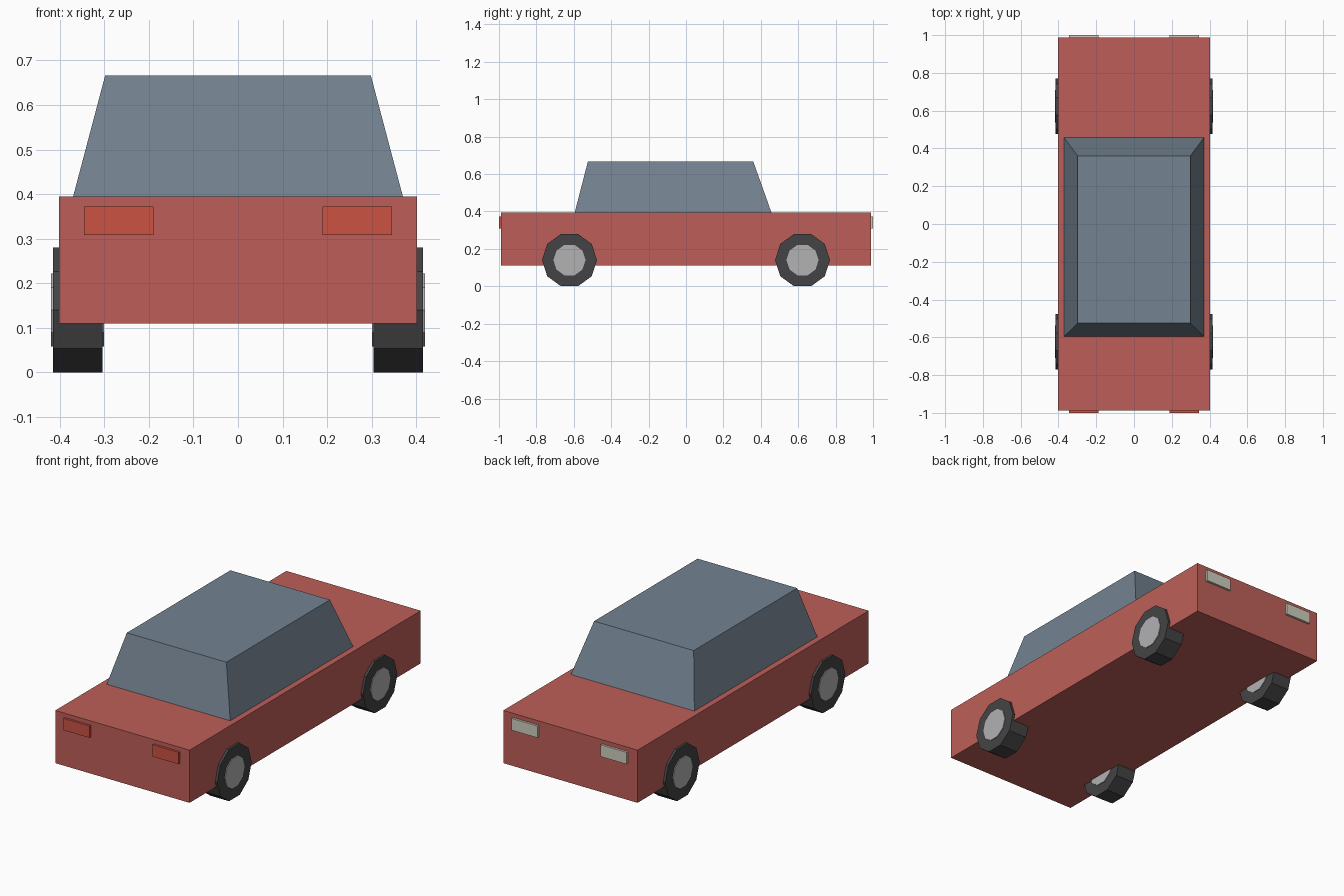
import bpy, bmesh, math
from mathutils import Matrix

if "Cube" in bpy.data.objects:
    bpy.data.objects.remove(bpy.data.objects["Cube"])


def srgb(r, g, b):
    f = lambda c: c / 12.92 if c <= 0.04045 else ((c + 0.055) / 1.055) ** 2.4
    return [f(c / 255) for c in (r, g, b)] + [1.0]


def material(name, rgb):
    m = bpy.data.materials.new(name)
    m.diffuse_color = srgb(*rgb)
    m.use_nodes = True
    m.node_tree.nodes["Principled BSDF"].inputs["Base Color"].default_value = m.diffuse_color
    return m


PAINT = material("red_paint", (190, 95, 88))
GLASS = material("blue_grey_glass", (115, 130, 144))
RUBBER = material("black_rubber", (68, 68, 70))
METAL = material("light_metal", (178, 178, 180))
RED_LAMP = material("red_lamp", (204, 82, 68))
PALE_LAMP = material("pale_lamp", (208, 206, 190))


def finish(bm, name, mat):
    bmesh.ops.recalc_face_normals(bm, faces=bm.faces)
    me = bpy.data.meshes.new(name)
    bm.to_mesh(me)
    bm.free()
    me.materials.append(mat)
    ob = bpy.data.objects.new(name, me)
    bpy.context.collection.objects.link(ob)
    return ob


def box(name, mat, lo, hi, top=None):
    """Box between two corners; top = (x half width, y min, y max) tapers the roof."""
    bm = bmesh.new()
    bmesh.ops.create_cube(bm, size=1)
    for v in bm.verts:
        up = v.co.z > 0
        s = [c > 0 for c in v.co]
        v.co = [hi[i] if s[i] else lo[i] for i in range(3)]
        if up and top:
            v.co.x = top[0] if s[0] else -top[0]
            v.co.y = top[2] if s[1] else top[1]
    return finish(bm, name, mat)


def disc(name, mat, radius, x0, x1, y, z):
    """Ten-sided cylinder lying along x, with a flat side at the bottom."""
    bm = bmesh.new()
    bmesh.ops.create_cone(bm, cap_ends=True, segments=10, radius1=radius,
                          radius2=radius, depth=abs(x1 - x0))
    # put corners on the horizontal axis, whatever the primitive's start angle
    a = math.atan2(bm.verts[:][0].co.y, bm.verts[:][0].co.x)
    bm.transform(Matrix.Translation(((x0 + x1) / 2, y, z))
                 @ Matrix.Rotation(math.pi / 2, 4, 'Y')
                 @ Matrix.Rotation(math.pi / 2 - a, 4, 'Z'))
    return finish(bm, name, mat)


# Body and cabin
box("body", PAINT, (-0.402, -0.988, 0.11), (0.402, 0.988, 0.395))
box("cabin", GLASS, (-0.37, -0.595, 0.394), (0.37, 0.457, 0.666), (0.298, -0.525, 0.36))

for sx, side in ((-1, "left"), (1, "right")):
    # Lamps
    xs = sorted((sx * 0.189, sx * 0.345))
    box(f"front_lamp_{side}", RED_LAMP, (xs[0], -1.0, 0.308), (xs[1], -0.98, 0.372))
    box(f"back_lamp_{side}", PALE_LAMP, (xs[0], 0.98, 0.308), (xs[1], 1.0, 0.372))
    # Wheels: tyre with a hub showing slightly on both faces
    for y, end in ((-0.623, "front"), (0.623, "back")):
        disc(f"{end}_tyre_{side}", RUBBER, 0.147, sx * 0.304, sx * 0.415, y, 0.14)
        disc(f"{end}_hub_{side}", METAL, 0.086, sx * 0.300, sx * 0.419, y, 0.14)
